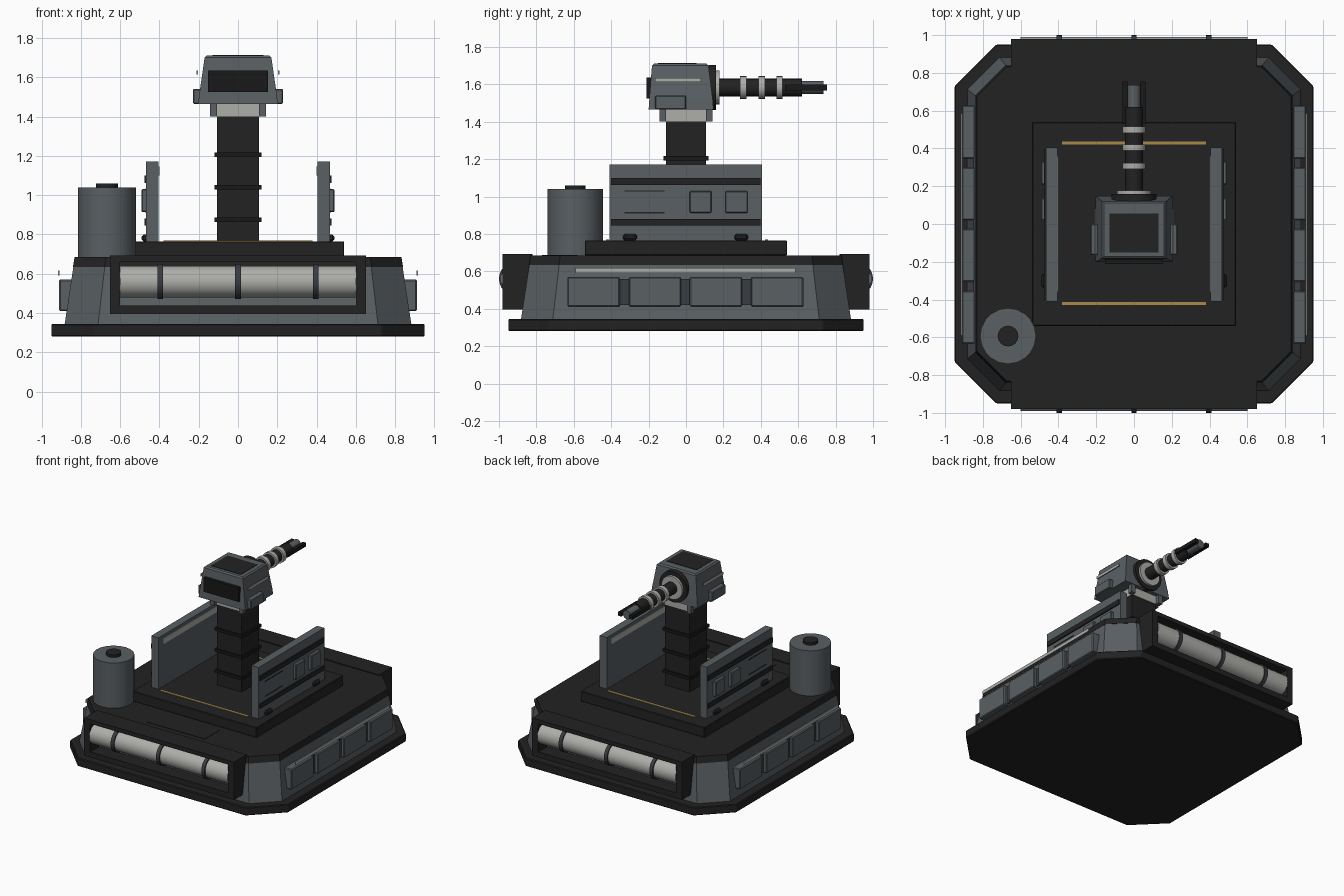
import bpy, bmesh, math
from mathutils import Matrix

if "Cube" in bpy.data.objects:
    bpy.data.objects.remove(bpy.data.objects["Cube"])


def mat(name, r, g, b):
    m = bpy.data.materials.new(name)
    m.diffuse_color = (r, g, b, 1)
    m.use_nodes = True
    m.node_tree.nodes["Principled BSDF"].inputs["Base Color"].default_value = m.diffuse_color
    return m


DARK = mat("charcoal", 0.016, 0.016, 0.016)
BLACK = mat("black", 0.009, 0.009, 0.009)
STEEL = mat("blue_grey_steel", 0.10, 0.115, 0.125)
TRIM = mat("dark_steel", 0.04, 0.045, 0.053)
SILVER = mat("silver", 0.42, 0.42, 0.40)
YELLOW = mat("ochre", 0.40, 0.25, 0.07)


def finish(name, bm, material, bevel=0):
    bmesh.ops.recalc_face_normals(bm, faces=bm.faces)
    me = bpy.data.meshes.new(name)
    bm.to_mesh(me)
    bm.free()
    me.materials.append(material)
    ob = bpy.data.objects.new(name, me)
    bpy.context.collection.objects.link(ob)
    if bevel:
        mod = ob.modifiers.new("bevel", 'BEVEL')
        mod.width, mod.segments = bevel, 1
    return ob


def box(name, material, x0, x1, y0, y1, z0, z1, bevel=0):
    bm = bmesh.new()
    bmesh.ops.create_cube(bm, size=1)
    for v in bm.verts:
        v.co = ((x0 + x1) / 2 + v.co.x * (x1 - x0),
                (y0 + y1) / 2 + v.co.y * (y1 - y0),
                (z0 + z1) / 2 + v.co.z * (z1 - z0))
    return finish(name, bm, material, bevel)


def sides(name, material, x0, x1, *rest):
    # the same box on the right and left
    box(name + "_right", material, x0, x1, *rest)
    box(name + "_left", material, -x1, -x0, *rest)


def loft(name, material, rings, bevel=0):
    # skin a stack of matching rings and cap both ends
    bm = bmesh.new()
    rows = [[bm.verts.new(p) for p in r] for r in rings]
    n = len(rows[0])
    for a, b in zip(rows, rows[1:]):
        for i in range(n):
            bm.faces.new((a[i], a[(i + 1) % n], b[(i + 1) % n], b[i]))
    bm.faces.new(rows[0][::-1])
    bm.faces.new(rows[-1])
    return finish(name, bm, material, bevel)


def octagon(h, c, z):
    k = h - c
    return [(h, -k, z), (h, k, z), (k, h, z), (-k, h, z),
            (-h, k, z), (-h, -k, z), (-k, -h, z), (k, -h, z)]


def rect(x, y0, y1, z):
    return [(-x, y0, z), (x, y0, z), (x, y1, z), (-x, y1, z)]


def cyl(name, material, r, a, b, axis, centre, n=24, smooth=True):
    bm = bmesh.new()
    bmesh.ops.create_cone(bm, cap_ends=True, segments=n, radius1=r, radius2=r, depth=b - a)
    rot = {'X': Matrix.Rotation(math.pi / 2, 4, 'Y'),
           'Y': Matrix.Rotation(-math.pi / 2, 4, 'X'), 'Z': Matrix()}[axis]
    c = list(centre)
    c['XYZ'.index(axis)] = (a + b) / 2
    bmesh.ops.transform(bm, matrix=Matrix.Translation(c) @ rot, verts=bm.verts)
    if smooth:
        for f in bm.faces:
            f.smooth = len(f.verts) == 4
        for e in bm.edges:
            e.smooth = all(len(f.verts) == 4 for f in e.link_faces)
    return finish(name, bm, material)


# Base plate, sloped hull and deck
loft("base_plate", DARK, [octagon(0.95, 0.22, 0.28), octagon(0.95, 0.22, 0.345)], 0.006)
loft("hull", STEEL, [octagon(0.882, 0.17, 0.345), octagon(0.838, 0.16, 0.635)])
loft("deck", DARK, [octagon(0.84, 0.16, 0.635), octagon(0.832, 0.16, 0.685)])
box("deck_hatch", DARK, -0.25, 0.25, -0.77, -0.58, 0.683, 0.688)

# Side hull plates with a light strip above
for i, y in enumerate((-0.494, -0.166, 0.16, 0.487)):
    sides(f"hull_plate_{i}", STEEL, 0.84, 0.91, y - 0.14, y + 0.14, 0.41, 0.57, 0.006)
sides("hull_backing", TRIM, 0.83, 0.885, -0.62, 0.62, 0.42, 0.56)
sides("hull_light_strip", SILVER, 0.908, 0.915, -0.59, 0.585, 0.592, 0.617)

# Framed tubes at the front and back
for s, side in ((-1, "front"), (1, "back")):
    y0, y1 = sorted((s * 0.82, s * 0.98))
    box(side + "_frame_top", DARK, -0.652, 0.652, y0, y1, 0.66, 0.692)
    box(side + "_frame_bottom", DARK, -0.652, 0.652, y0, y1, 0.395, 0.438)
    for x in (-0.626, 0.626):
        box(side + "_frame_end", DARK, x - 0.026, x + 0.026, y0, y1, 0.438, 0.66)
    c = (0, s * 0.91, 0.56)
    cyl(side + "_tube", SILVER, 0.08, -0.6, 0.6, 'X', c)
    for x in (-0.395, 0, 0.395):
        cyl(side + "_tube_strap", TRIM, 0.09, x - 0.014, x + 0.014, 'X', c)

# Raised platform with ochre edge lines
box("platform", DARK, -0.54, 0.54, -0.54, 0.54, 0.685, 0.765, 0.004)
for y in (-0.42, 0.43):
    box("edge_line", YELLOW, -0.38, 0.38, y - 0.008, y + 0.008, 0.763, 0.769)

# Upright shield panels
sides("shield", STEEL, 0.405, 0.467, -0.41, 0.405, 0.765, 1.17)
sides("shield_inner_strip", SILVER, 0.4, 0.406, -0.36, 0.36, 1.1, 1.145)
for z0, z1 in ((0.845, 0.88), (1.062, 1.1)):
    sides("shield_band", DARK, 0.46, 0.476, -0.4, 0.398, z0, z1)
for y0, y1 in ((0.02, 0.137), (0.21, 0.33)):
    sides("shield_box", STEEL, 0.46, 0.492, y0, y1, 0.913, 1.03, 0.005)
for z in (0.913, 1.03):
    sides("shield_groove", DARK, 0.46, 0.47, -0.33, -0.115, z - 0.003, z + 0.003)
for y in (-0.3, 0.295):
    sides("shield_hinge", DARK, 0.45, 0.49, y - 0.037, y + 0.037, 0.765, 0.8, 0.01)

# Tank on the rear-left deck corner
cyl("tank", STEEL, 0.148, 0.685, 1.04, 'Z', (-0.667, -0.593, 0), 20)
cyl("tank_cap", DARK, 0.055, 1.03, 1.06, 'Z', (-0.667, -0.593, 0), 16)

# Column with square rings and collar
box("column", DARK, -0.108, 0.108, -0.108, 0.108, 0.765, 1.41)
for z in (0.875, 1.04, 1.205):
    box("column_ring", BLACK, -0.12, 0.12, -0.12, 0.12, z - 0.012, z + 0.012)
box("collar", SILVER, -0.115, 0.115, -0.115, 0.115, 1.4, 1.47)
for x in (-0.125, 0.125):
    for y in (-0.125, 0.125):
        box("collar_bracket", STEEL, x - 0.018, x + 0.018, y - 0.018, y + 0.018, 1.4, 1.47)

# Head
loft("head", STEEL, [rect(0.203, -0.2, 0.147, 1.465), rect(0.196, -0.196, 0.143, 1.52),
                     rect(0.17, -0.182, 0.12, 1.7), rect(0.16, -0.172, 0.11, 1.71)])
box("head_top_panel", DARK, -0.13, 0.13, -0.15, 0.055, 1.706, 1.713)
box("head_front_window", BLACK, -0.153, 0.153, -0.211, -0.17, 1.525, 1.635)
sides("head_cheek", STEEL, 0.18, 0.23, -0.165, 0, 1.465, 1.54, 0.005)
sides("head_light_strip", SILVER, 0.203, 0.21, -0.165, 0.08, 1.613, 1.634)

# Gun
G = (0, 0, 1.583)
cyl("gun_mount", DARK, 0.12, 0.12, 0.16, 'Y', G, 32)
cyl("gun_mount_ring", SILVER, 0.09, 0.155, 0.178, 'Y', G, 32)
cyl("barrel", DARK, 0.047, 0.17, 0.62, 'Y', G, 20)
for y in (0.307, 0.405, 0.5):
    cyl("barrel_ring", SILVER, 0.061, y - 0.017, y + 0.017, 'Y', G, 20)
cyl("muzzle", STEEL, 0.034, 0.6, 0.735, 'Y', G, 16)
sides("muzzle_prong", BLACK, 0.034, 0.062, 0.53, 0.755, 1.568, 1.598)
